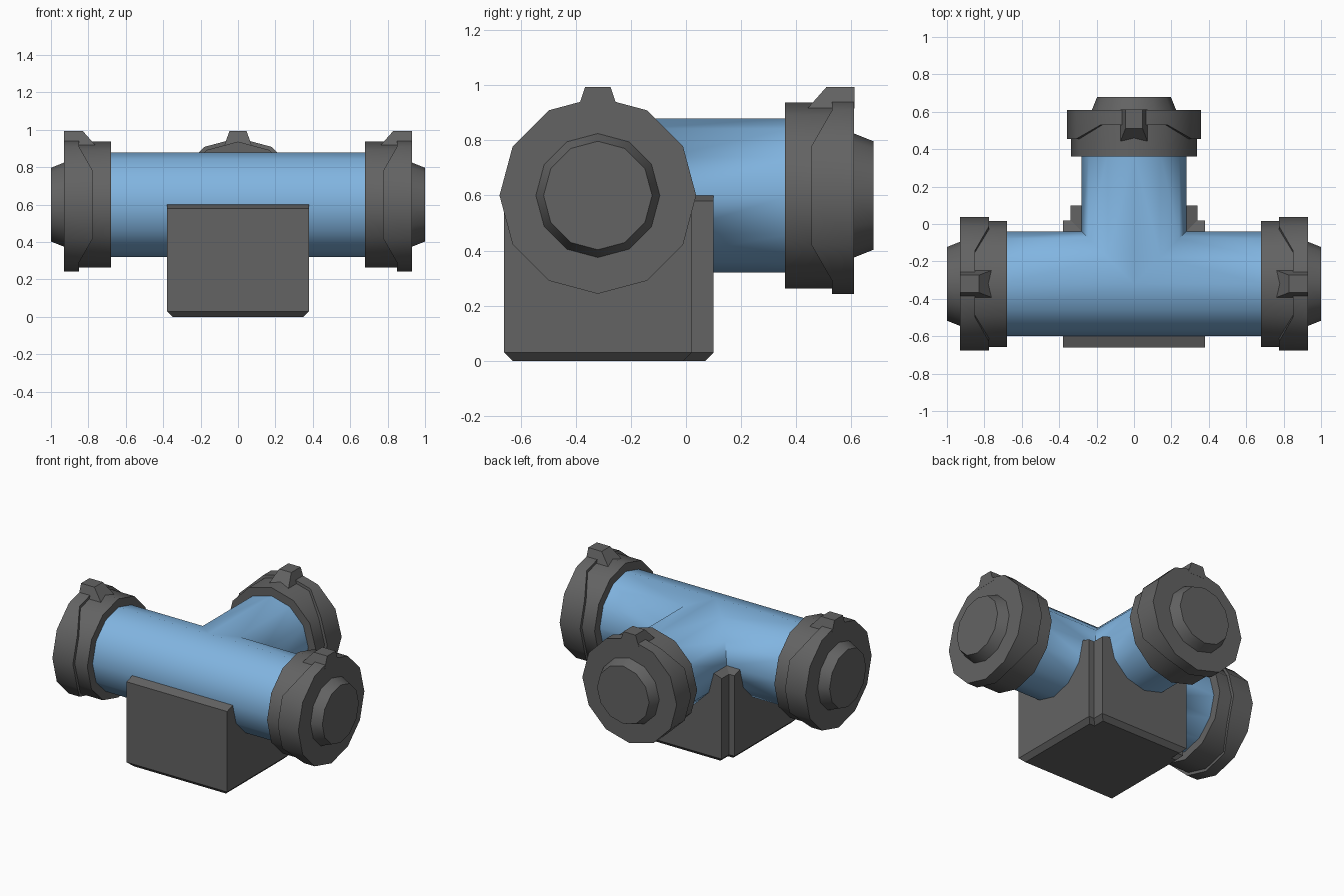
import bpy, bmesh, math
from mathutils import Matrix

if "Cube" in bpy.data.objects:
    bpy.data.objects.remove(bpy.data.objects["Cube"])

CENTRE = (0, -0.32, 0.60)   # where the pipe axes cross
SIDES = 12


def material(name, rgb):
    m = bpy.data.materials.new(name)
    m.diffuse_color = (*rgb, 1)
    m.use_nodes = True
    m.node_tree.nodes["Principled BSDF"].inputs["Base Color"].default_value = m.diffuse_color
    return m


BLUE = material("pipe blue", (0.22, 0.46, 0.75))
GREY = material("fitting grey", (0.125, 0.125, 0.125))


def finish(name, bm, mat, angle=None):
    bmesh.ops.remove_doubles(bm, verts=bm.verts, dist=1e-4)
    bmesh.ops.recalc_face_normals(bm, faces=bm.faces)
    mesh = bpy.data.meshes.new(name)
    bm.to_mesh(mesh)
    bm.free()
    mesh.materials.append(mat)
    ob = bpy.data.objects.new(name, mesh)
    bpy.context.collection.objects.link(ob)
    if angle:
        bpy.ops.object.select_all(action='DESELECT')
        ob.select_set(True)
        bpy.context.view_layer.objects.active = ob
        bpy.ops.object.shade_smooth_by_angle(angle=math.radians(angle))
    return ob


def loft(bm, loops):
    """Skin closed loops of points in order and cap both ends."""
    rings = [[bm.verts.new(p) for p in loop] for loop in loops]
    n = len(rings[0])
    for a, b in zip(rings, rings[1:]):
        for i in range(n):
            bm.faces.new((a[i], a[(i + 1) % n], b[(i + 1) % n], b[i]))
    bm.faces.new(rings[0])
    bm.faces.new(rings[-1])


def place(ob, turn):
    ob.data.transform(Matrix.Translation(CENTRE) @ Matrix.Rotation(turn, 4, 'Z'))


# Tee pipe: straight run and branch, mitred where they meet
def tee_pipe(r=0.28, end=0.70):
    bm = bmesh.new()
    prof = []
    for k in range(SIDES + 1):
        a = math.tau * k / SIDES
        prof.append((round(r * math.cos(a), 5), r * math.sin(a)))
    for (d0, z0), (d1, z1) in zip(prof, prof[1:]):
        for s in (-1, 1):
            m0, m1 = s * max(d0, 0), s * max(d1, 0)
            quads = [((m0, d0, z0), (s * end, d0, z0), (s * end, d1, z1), (m1, d1, z1))]
            if d0 >= 0 and d1 >= 0:
                quads.append(((s * d0, d0, z0), (s * d0, end, z0),
                              (s * d1, end, z1), (s * d1, d1, z1)))
            for q in quads:
                bm.faces.new([bm.verts.new(p) for p in q])
    place(finish("tee_pipe", bm, BLUE, 60), 0)


# Collar with stepped rim and tapered end plug, pointing along +x before turning
def collar(name, turn):
    def ring(u, r):
        loop = []
        for k in range(SIDES):
            c, s = math.cos(math.tau * k / SIDES), math.sin(math.tau * k / SIDES)
            x = u if u else (0.775 if abs(c) > 0.8 else 0.85)  # rim reaches back at the sides
            loop.append((x, r * c, r * s))
        return loop
    bm = bmesh.new()
    loft(bm, [ring(0.68, 0.337), ring(None, 0.337), ring(None, 0.357),
              ring(0.93, 0.357), ring(0.93, 0.225), ring(1.0, 0.197)])
    place(finish(name + "_collar", bm, GREY, 35), turn)

    # Locating key on top of the collar
    bm = bmesh.new()
    loft(bm, [[(u0, -w, z), (0.931, -w, z), (0.931, w, z), (u0, w, z)]
              for u0, w, z in ((0.76, 0.073, 0.315), (0.83, 0.046, 0.394))])
    place(finish(name + "_key", bm, GREY), turn)


# Support block: T-shaped plan, chamfered foot, sloped rim against the pipes
def support_block():
    def plan(x, front, mid, bx, back, z):
        half = [(x, front), (x, mid), (bx, mid), (bx, back)]
        pts = half + [(-px, py) for px, py in reversed(half)]
        return [(px, py, z) for px, py in pts]
    bm = bmesh.new()
    loft(bm, [plan(0.35, -0.63, -0.01, 0.31, 0.07, 0.0),
              plan(0.38, -0.66, 0.02, 0.34, 0.10, 0.03),
              plan(0.38, -0.66, 0.02, 0.34, 0.10, 0.58),
              plan(0.38, -0.60, -0.04, 0.28, 0.10, 0.60)])
    finish("support_block", bm, GREY)


tee_pipe()
support_block()
for label, turn in (("right", 0), ("back", math.pi / 2), ("left", math.pi)):
    collar(label, turn)
